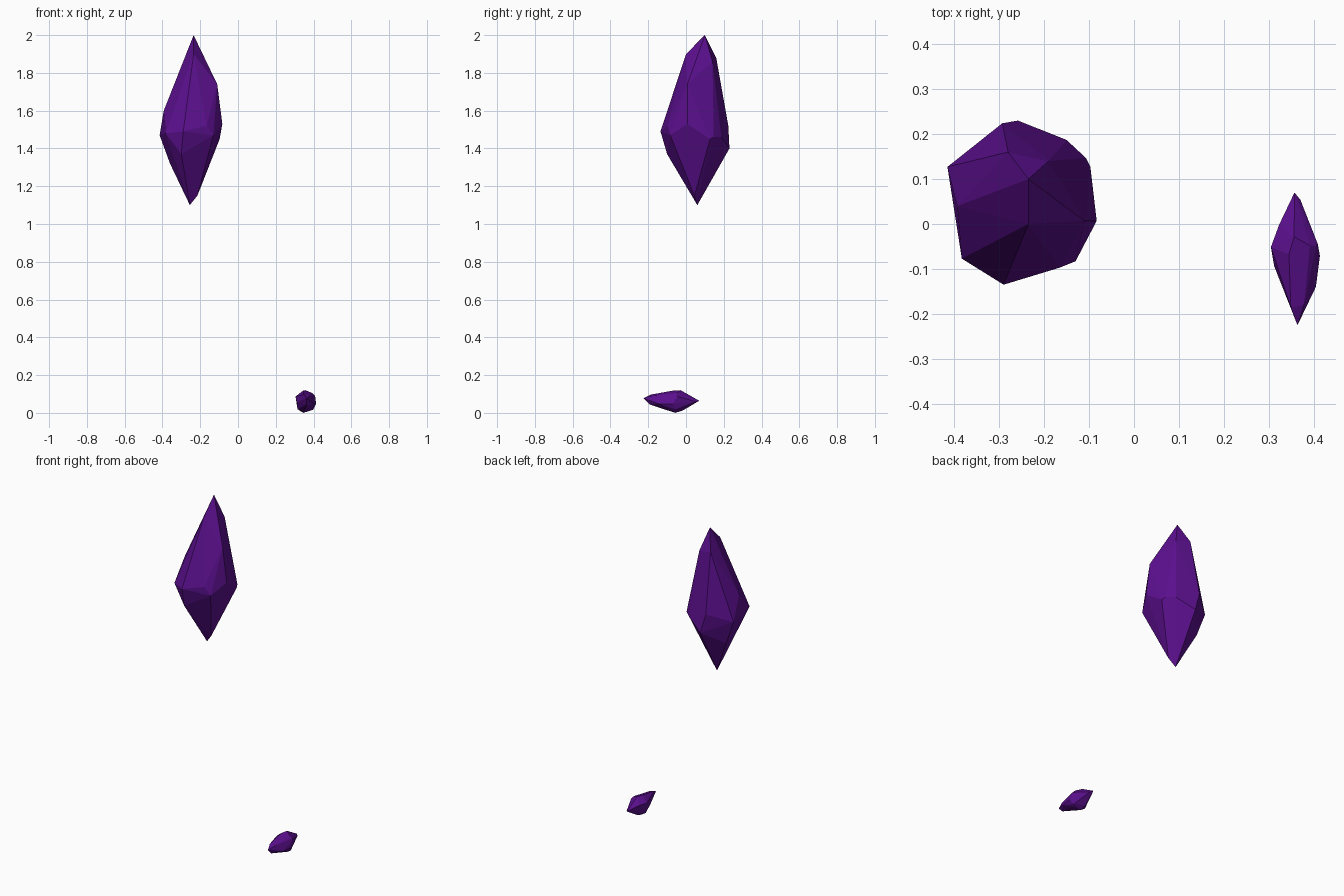
import bpy
import bmesh
from math import radians
from mathutils import Vector

cube = bpy.data.objects.get("Cube")
if cube:
    bpy.data.objects.remove(cube, do_unlink=True)

# Single amethyst colour
purple = bpy.data.materials.new("deep_purple")
purple.use_nodes = True
color = (0.105, 0.005, 0.27, 1)
purple.diffuse_color = color
bsdf = next(n for n in purple.node_tree.nodes if n.type == "BSDF_PRINCIPLED")
bsdf.inputs["Base Color"].default_value = color

CENTER = Vector((-0.249, 0.047, 1.55))

# Corners of the cut gem, from the upper tip down to the lower tip
tip = [(-0.235, 0.10, 2.0)]
shoulder = [(-0.235, 0.0, 1.90), (-0.28, 0.16, 1.88), (-0.19, 0.14, 1.86),
            (-0.11, 0.007, 1.74), (-0.393, 0.04, 1.60)]
girdle = [(-0.415, 0.127, 1.47), (-0.383, -0.077, 1.48), (-0.29, -0.135, 1.49),
          (-0.165, -0.097, 1.52), (-0.13, -0.083, 1.47), (-0.083, 0.007, 1.53),
          (-0.097, 0.127, 1.45), (-0.107, 0.147, 1.46), (-0.15, 0.187, 1.46),
          (-0.258, 0.23, 1.40), (-0.293, 0.224, 1.52)]
base = [(-0.36, 0.12, 1.32), (-0.30, -0.10, 1.37),
        (-0.215, 0.045, 1.15), (-0.255, 0.06, 1.10)]

# Faceted crystal: convex skin around the corners, flat faces
mesh = bpy.data.meshes.new("crystal")
bm = bmesh.new()
for corner in tip + shoulder + girdle + base:
    bm.verts.new(Vector(corner) - CENTER)
hull = bmesh.ops.convex_hull(bm, input=bm.verts)
loose = [v for v in bm.verts if not v.link_faces]
bmesh.ops.delete(bm, geom=loose, context="VERTS")
bmesh.ops.dissolve_limit(bm, angle_limit=radians(3), verts=bm.verts, edges=bm.edges)
bmesh.ops.recalc_face_normals(bm, faces=bm.faces)
bm.to_mesh(mesh)
bm.free()
mesh.materials.append(purple)


def place(name, location, scale=1.0, tilt=0.0):
    obj = bpy.data.objects.new(name, mesh)
    obj.location = location
    obj.scale = (scale,) * 3
    obj.rotation_euler.x = radians(tilt)
    bpy.context.collection.objects.link(obj)


# Upright floating crystal and a small shard lying on the ground
place("large_crystal", CENTER)
place("small_shard", (0.359, -0.0775, 0.06), scale=0.328, tilt=90)
